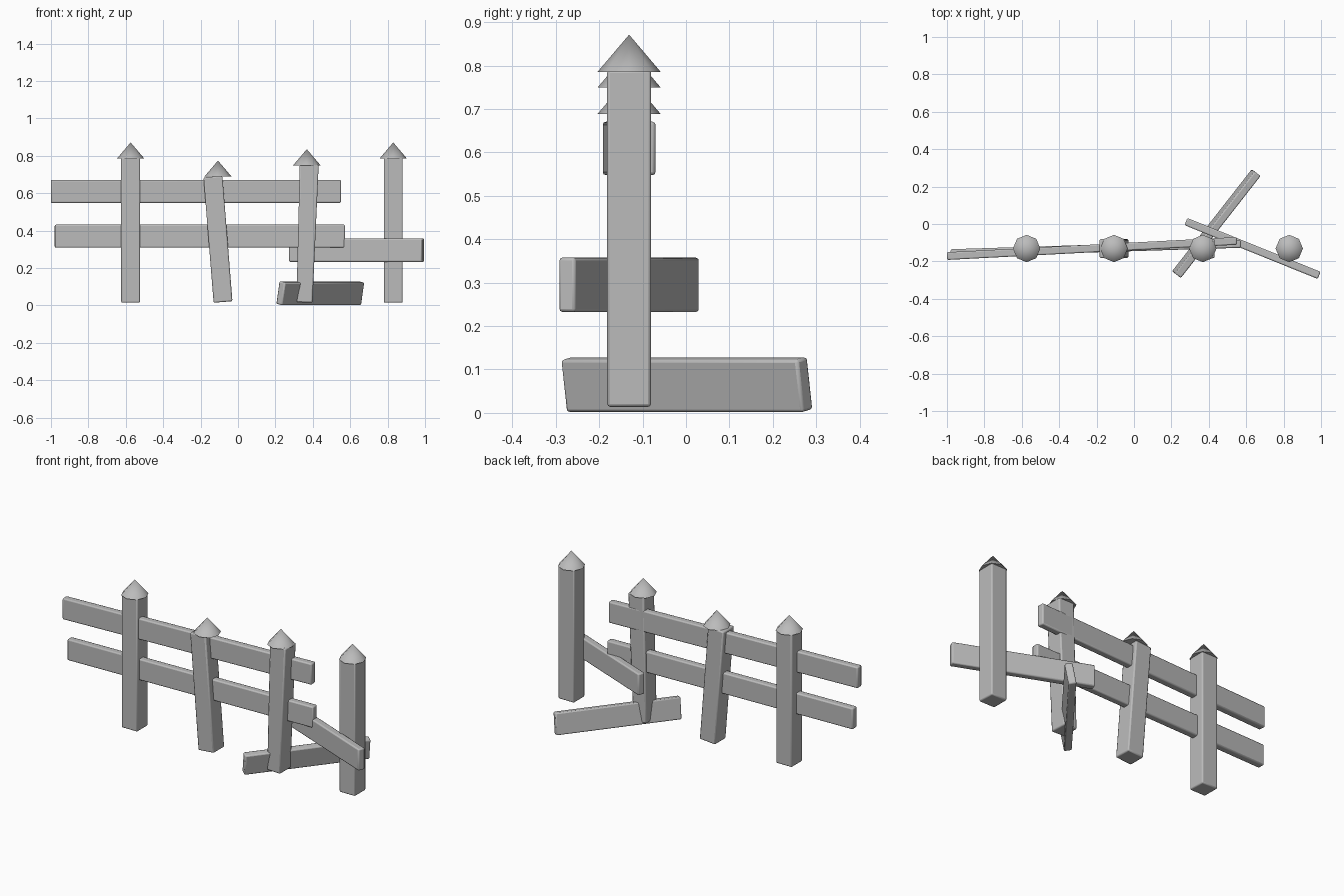
import bpy, bmesh
from math import radians
from mathutils import Matrix, Euler

if "Cube" in bpy.data.objects:
    bpy.data.objects.remove(bpy.data.objects["Cube"])

grey = bpy.data.materials.new("weathered grey")
grey.diffuse_color = (0.5, 0.5, 0.5, 1)
grey.use_nodes = True
grey.node_tree.nodes["Principled BSDF"].inputs["Base Color"].default_value = grey.diffuse_color
Y = -0.131  # fence line


def finish(bm, name, loc, rot=(0, 0, 0), bevel=0.0, angle=30):
    bmesh.ops.recalc_face_normals(bm, faces=bm.faces)
    me = bpy.data.meshes.new(name)
    bm.to_mesh(me)
    bm.free()
    me.materials.append(grey)
    ob = bpy.data.objects.new(name, me)
    bpy.context.collection.objects.link(ob)
    ob.location = loc
    ob.rotation_euler = [radians(a) for a in rot]
    if bevel:
        m = ob.modifiers.new("soft edges", 'BEVEL')
        m.width, m.segments = bevel, 2
    bpy.ops.object.select_all(action='DESELECT')
    ob.select_set(True)
    bpy.context.view_layer.objects.active = ob
    bpy.ops.object.shade_smooth_by_angle(angle=radians(angle))
    return ob


def board(name, size, loc, rot=(0, 0, 0), bevel=0.007, taper=1.0):
    bm = bmesh.new()
    bmesh.ops.create_cube(bm, size=1)
    for v in bm.verts:
        if v.co.z < 0:
            v.co.x *= taper
        v.co.x *= size[0]
        v.co.y *= size[1]
        v.co.z *= size[2]
    return finish(bm, name, loc, rot, bevel)


def cap(name, x, z):
    # eight-sided smooth pointed cap, standing upright even on leaning posts
    bm = bmesh.new()
    bmesh.ops.create_cone(bm, cap_ends=True, segments=8, radius1=0.073,
                          radius2=0, depth=0.086)
    return finish(bm, name, (x, Y, z + 0.043), angle=60)


# Posts: x, centre z, length, lean, foot taper, cap base height
posts = [(-0.574, 0.402, 0.776, 0, 1.0, 0.785),
         (-0.107, 0.353, 0.672, -4.6, 1.0, 0.688),
         (0.368, 0.385, 0.738, 2.0, 0.85, 0.749),
         (0.830, 0.402, 0.776, 0, 1.0, 0.785)]
for i, (x, z, length, lean, taper, cz) in enumerate(posts, 1):
    board(f"post_{i}", (0.101, 0.101, length), (x, Y, z), (0, lean, 0), taper=taper)
    cap(f"post_cap_{i}", x, cz)

# Rails still attached
board("upper_rail", (1.552, 0.041, 0.123), (-0.225, Y, 0.609), (0, 0, 3))
board("lower_rail", (1.552, 0.041, 0.123), (-0.204, Y, 0.370), (0, 0, 1.8))
# Loose rail and fallen rail
board("loose_rail", (0.768, 0.041, 0.125), (0.634, Y, 0.295), (0, 0, -22))
board("fallen_rail", (0.692, 0.041, 0.123), (0.440, 0.002, 0.065), (10, 0, 52))
